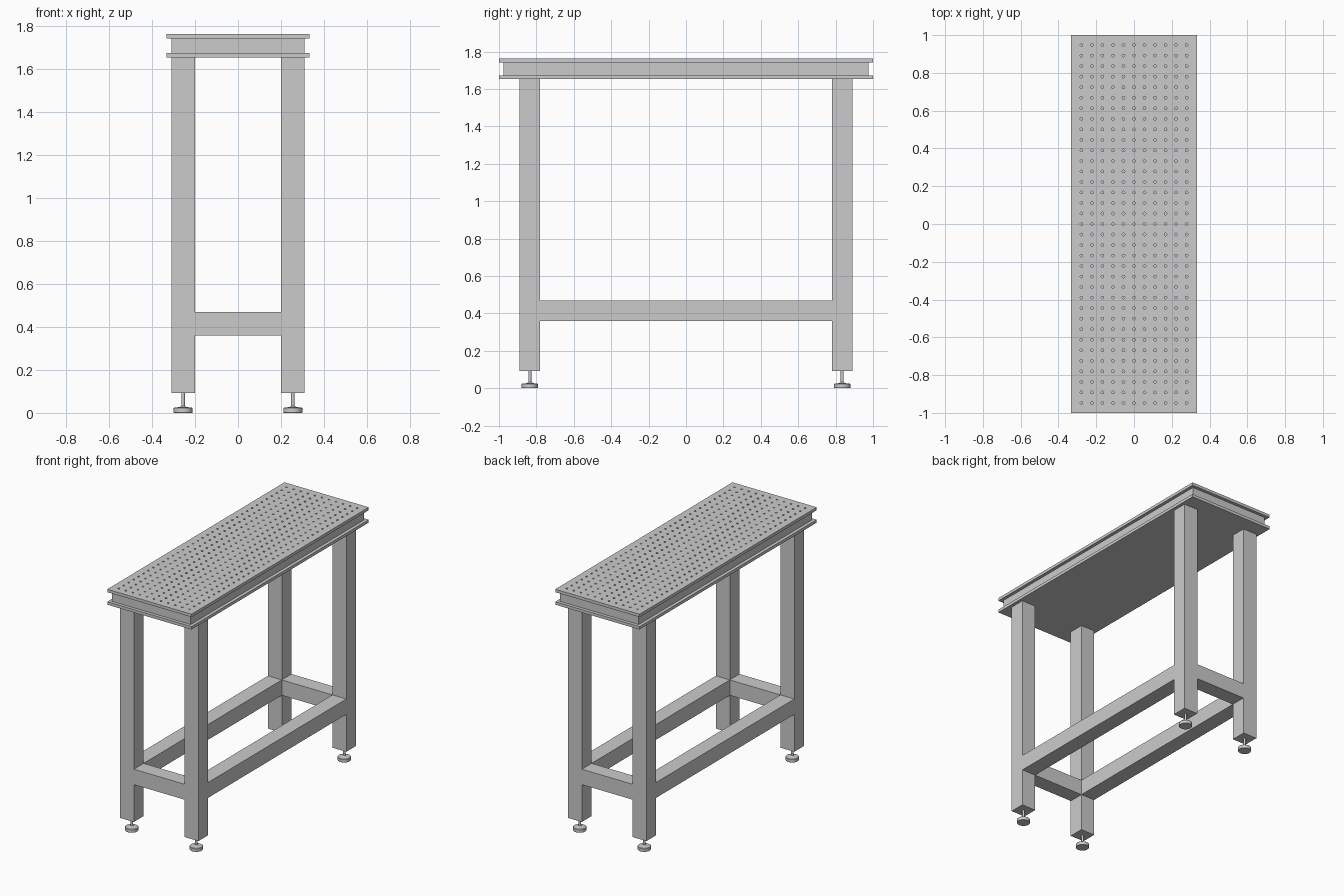
import bpy, bmesh, math

if "Cube" in bpy.data.objects:
    bpy.data.objects.remove(bpy.data.objects["Cube"])

HX, HY = 0.333, 1.0            # table top half size
Z0, Z1, Z2, Z3, Z4 = 0.093, 1.652, 1.673, 1.741, 1.762
LX, LY, LW = 0.255, 0.835, 0.11  # leg centres and thickness


def finish(name, bm):
    mesh = bpy.data.meshes.new(name)
    bm.to_mesh(mesh)
    bm.free()
    ob = bpy.data.objects.new(name, mesh)
    bpy.context.collection.objects.link(ob)
    return ob


def box(name, lo, hi):
    bm = bmesh.new()
    bmesh.ops.create_cube(bm, size=1)
    for v in bm.verts:
        v.co = [lo[i] + (v.co[i] + 0.5) * (hi[i] - lo[i]) for i in range(3)]
    return finish(name, bm)


def lathe(name, profile, x, y, n=24):
    """Closed solid of revolution from (radius, z) pairs, bottom to top."""
    bm = bmesh.new()
    rings = [[bm.verts.new((x + r * math.cos(2 * math.pi * i / n),
                            y + r * math.sin(2 * math.pi * i / n), z))
              for i in range(n)] for r, z in profile]
    bm.faces.new(rings[0][::-1])
    bm.faces.new(rings[-1])
    for a, b in zip(rings, rings[1:]):
        for i in range(n):
            j = (i + 1) % n
            f = bm.faces.new((a[i], a[j], b[j], b[i]))
            f.smooth = True
    ob = finish(name, bm)
    bpy.context.view_layer.objects.active = ob
    ob.select_set(True)
    bpy.ops.object.shade_smooth_by_angle(angle=math.radians(30))
    ob.select_set(False)


def perforated_plate(name, nx, ny, pitch, radius, z_lo, z_hi):
    """Plate whose top is a grid of cells, each with a round drilled hole."""
    bm = bmesh.new()

    def bounds(n, half):
        inner = [(i - n / 2) * pitch for i in range(1, n)]
        return [-half] + inner + [half]

    xs, ys = bounds(nx, HX), bounds(ny, HY)
    seg = 12
    for i in range(nx):
        for j in range(ny):
            cx, cy = (i - (nx - 1) / 2) * pitch, (j - (ny - 1) / 2) * pitch
            corners = [bm.verts.new((x, y, z_hi)) for x, y in (
                (xs[i + 1], ys[j + 1]), (xs[i], ys[j + 1]),
                (xs[i], ys[j]), (xs[i + 1], ys[j]))]
            ang = [math.pi / 4 + 2 * math.pi * k / seg for k in range(seg)]
            top, low = [[bm.verts.new((cx + radius * math.cos(a), cy + radius * math.sin(a), z))
                         for a in ang] for z in (z_hi, z_lo + 0.001)]
            for q in range(4):
                arc = [top[(q * seg // 4 + k) % seg] for k in range(seg // 4 + 1)]
                bm.faces.new([corners[q], corners[(q + 1) % 4]] + arc[::-1])
            for k in range(seg):
                m = (k + 1) % seg
                bm.faces.new((top[k], top[m], low[m], low[k]))
            bm.faces.new(low)
    bmesh.ops.remove_doubles(bm, verts=bm.verts, dist=1e-5)
    # outer sides and underside
    rim = [e for e in bm.edges if e.is_boundary]
    ext = bmesh.ops.extrude_edge_only(bm, edges=rim)["geom"]
    for v in ext:
        if isinstance(v, bmesh.types.BMVert):
            v.co.z = z_lo
    bmesh.ops.contextual_create(bm, geom=[e for e in bm.edges if e.is_boundary])
    bmesh.ops.recalc_face_normals(bm, faces=bm.faces)
    finish(name, bm)


# Table top: drilled plate, recessed core, bottom plate
perforated_plate("top_plate", 11, 35, 0.0557, 0.007, Z3, Z4)
box("top_core", (-0.31, -0.977, Z2), (0.31, 0.977, Z3))
box("bottom_plate", (-HX, -HY, Z1), (HX, HY, Z2))

# Legs with levelling feet
h = LW / 2
foot = [(0.042, 0), (0.044, 0.003), (0.044, 0.022), (0.041, 0.025),
        (0.016, 0.027), (0.008, 0.033), (0.008, Z0)]
for sx, xn in ((-1, "left"), (1, "right")):
    for sy, yn in ((-1, "front"), (1, "back")):
        x, y = sx * LX, sy * LY
        box(f"{yn}_{xn}_leg", (x - h, y - h, Z0), (x + h, y + h, Z1))
        lathe(f"{yn}_{xn}_foot", foot, x, y)

# Lower stretcher rails between the legs
B0, B1 = 0.36, 0.47
for s, n in ((-1, "left"), (1, "right")):
    box(f"{n}_rail", (s * LX - h, -LY + h, B0), (s * LX + h, LY - h, B1))
for s, n in ((-1, "front"), (1, "back")):
    box(f"{n}_rail", (-LX + h, s * LY - h, B0), (LX - h, s * LY + h, B1))
